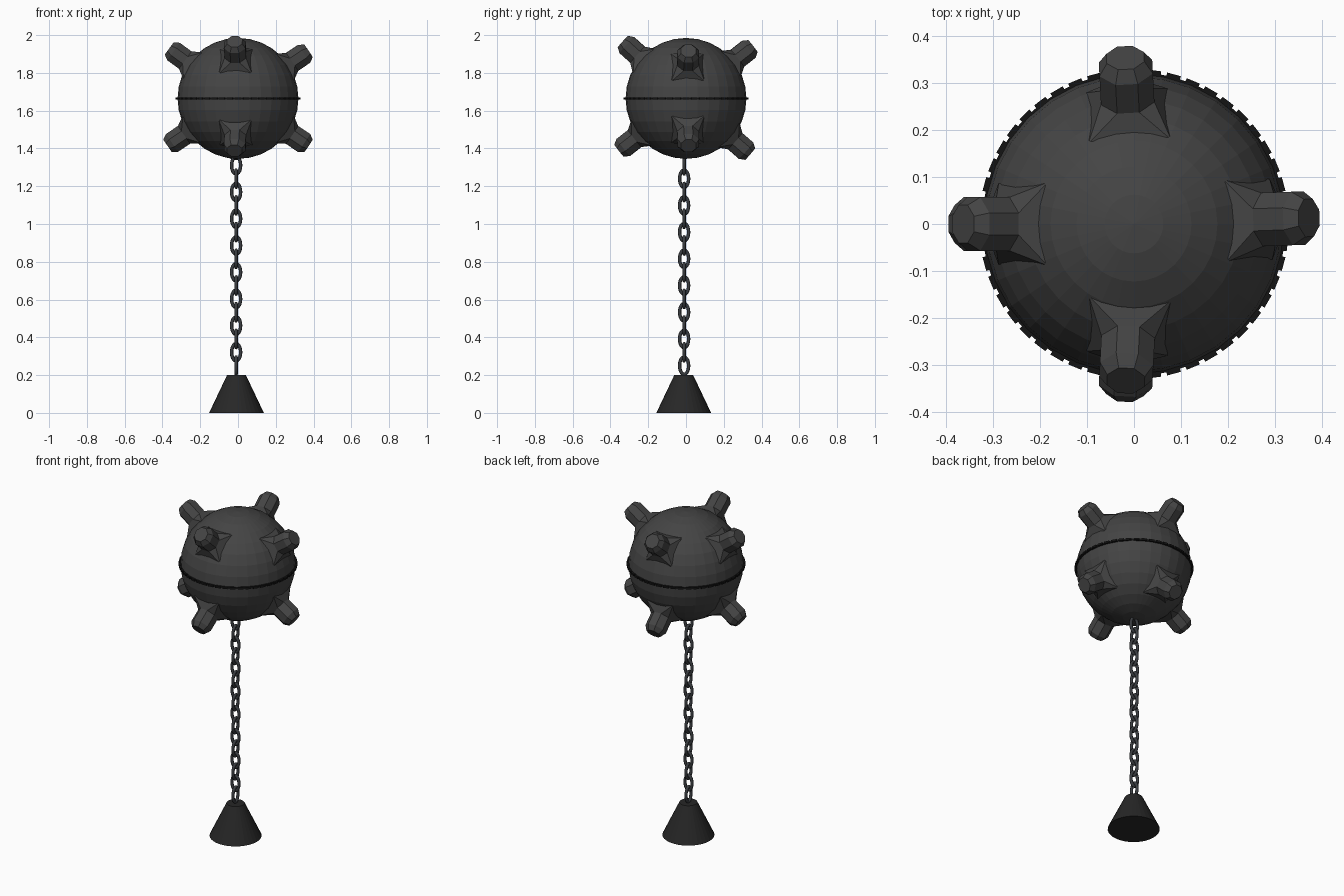
import bpy, bmesh, math
from mathutils import Vector, Matrix

if "Cube" in bpy.data.objects:
    bpy.data.objects.remove(bpy.data.objects["Cube"])

CENTER = Vector((0, 0, 1.665))
R = 0.32


def material(name, v):
    m = bpy.data.materials.new(name)
    m.diffuse_color = (*v, 1)
    m.use_nodes = True
    m.node_tree.nodes["Principled BSDF"].inputs["Base Color"].default_value = m.diffuse_color
    return m


GREY = material("dark grey iron", (0.058, 0.058, 0.058))
STEEL = material("chain steel", (0.042, 0.046, 0.052))
COAL = material("weight black", (0.02, 0.02, 0.02))
BLACK = material("seam black", (0.007, 0.007, 0.007))


def finish(name, bm, mat):
    bmesh.ops.recalc_face_normals(bm, faces=bm.faces)
    me = bpy.data.meshes.new(name)
    bm.to_mesh(me)
    bm.free()
    me.materials.append(mat)
    ob = bpy.data.objects.new(name, me)
    bpy.context.collection.objects.link(ob)
    return ob


def loft(bm, rings, closed=False):
    """Skin a list of point rings; cap the ends, or join them if closed."""
    vs = [[bm.verts.new(p) for p in ring] for ring in rings]
    n = len(vs[0])
    pairs = list(zip(vs, vs[1:])) + ([(vs[-1], vs[0])] if closed else [])
    for a, b in pairs:
        for i in range(n):
            j = (i + 1) % n
            bm.faces.new((a[i], a[j], b[j], b[i]))
    if not closed:
        bm.faces.new(vs[0][::-1])
        bm.faces.new(vs[-1])


# Round shell
bm = bmesh.new()
bmesh.ops.create_uvsphere(bm, u_segments=32, v_segments=16, radius=R,
                          matrix=Matrix.Translation(CENTER))
finish("shell", bm, GREY)

# Toothed seam around the middle
bm = bmesh.new()
TEETH = 48
for k in range(TEETH):
    m = (Matrix.Translation(CENTER) @ Matrix.Rotation(math.tau * k / TEETH, 4, 'Z')
         @ Matrix.Translation((R - 0.002, 0, 0)) @ Matrix.Diagonal((0.024, 0.03, 0.012, 1)))
    bmesh.ops.create_cube(bm, size=1, matrix=m)
loft(bm, [[CENTER + Vector((r * math.cos(math.tau * i / 48), r * math.sin(math.tau * i / 48), z))
           for i in range(48)] for r, z in
          ((0.31, -0.006), (0.324, -0.006), (0.324, 0.006), (0.31, 0.006))], closed=True)
finish("seam_band", bm, BLACK)


# Horns: flared square foot, octagonal stem, chamfered tip
def octagon(h, r):
    s = h / math.cos(math.pi / 8)
    return [Vector((s * math.cos(math.pi / 8 + i * math.pi / 4),
                    s * math.sin(math.pi / 8 + i * math.pi / 4), r)) for i in range(8)]


def square_foot(h, r):
    # octagon stretched to a nearly sharp square
    return [Vector((math.copysign(h * (1 if abs(p.x) > abs(p.y) else 0.97), p.x),
                    math.copysign(h * (1 if abs(p.y) > abs(p.x) else 0.97), p.y), r))
            for p in octagon(1, 0)]


HORNS = [(2, 34), (2, -34), (93, 38), (93, -41), (180, 36), (180, -34), (267, 42), (267, -38)]
for k, (azimuth, elevation) in enumerate(HORNS):
    bm = bmesh.new()
    loft(bm, [square_foot(0.086, 0.296), octagon(0.057, 0.345),
              octagon(0.057, 0.422), octagon(0.04, 0.45)])
    bm.transform(Matrix.Translation(CENTER)
                 @ Matrix.Rotation(math.radians(azimuth), 4, 'Z')
                 @ Matrix.Rotation(math.radians(90 - elevation), 4, 'Y'))
    finish(f"horn_{k + 1}", bm, GREY)

# Chain of oval links, turned a quarter each time
WIRE, HALF_W, HALF_H = 0.009, 0.024, 0.046
for k in range(16):
    bm = bmesh.new()
    rings = []
    for i in range(20):
        a = math.tau * i / 20
        c = Vector((HALF_W * math.cos(a), 0, HALF_H * math.sin(a)))
        out = Vector((HALF_H * math.cos(a), 0, HALF_W * math.sin(a))).normalized()
        rings.append([c + WIRE * (out * math.cos(b) + Vector((0, math.sin(b), 0)))
                      for b in (math.tau * j / 8 for j in range(8))])
    loft(bm, rings, closed=True)
    turn = 90 if k % 2 == 0 else 0
    bm.transform(Matrix.Translation((-0.01, -0.01, 0.25 + 0.0707 * k))
                 @ Matrix.Rotation(math.radians(turn), 4, 'Z'))
    finish(f"chain_link_{k + 1}", bm, STEEL).data.shade_smooth()

# Cone weight on the ground
bm = bmesh.new()
bmesh.ops.create_cone(bm, cap_ends=True, segments=32, radius1=0.145, radius2=0.05, depth=0.2,
                      matrix=Matrix.Translation((-0.008, -0.012, 0.1)))
finish("anchor_weight", bm, COAL)
